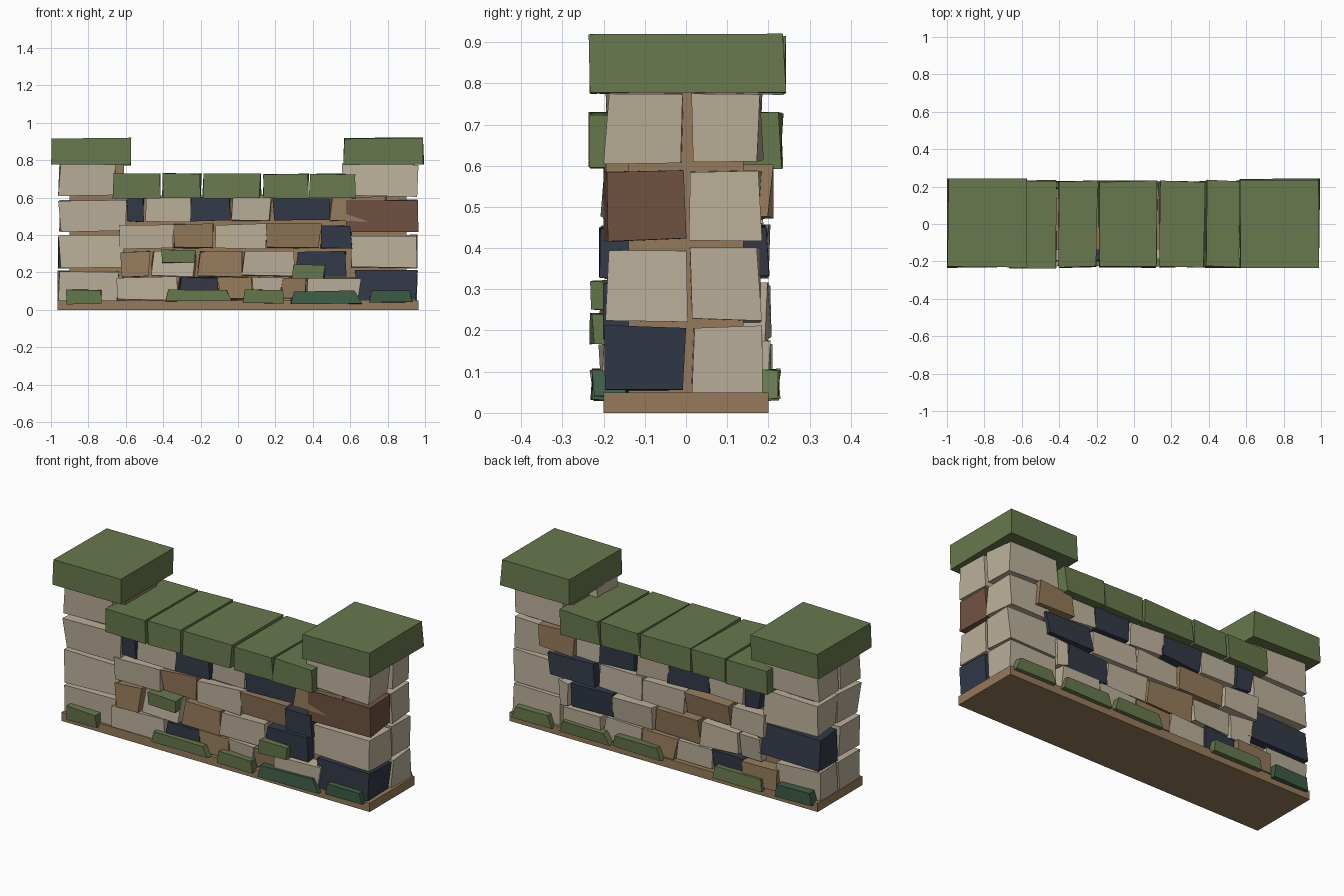
import bpy, bmesh, random

if "Cube" in bpy.data.objects:
    bpy.data.objects.remove(bpy.data.objects["Cube"])

random.seed(7)


def material(name, rgb):
    m = bpy.data.materials.new(name)
    m.diffuse_color = (*rgb, 1)
    m.use_nodes = True
    m.node_tree.nodes["Principled BSDF"].inputs["Base Color"].default_value = m.diffuse_color
    return m


MATS = {
    'b': material('pale_stone', (.50, .43, .32)),
    't': material('tan_stone', (.30, .195, .105)),
    'r': material('brown_stone', (.165, .085, .053)),
    'n': material('slate_stone', (.032, .041, .063)),
    'g': material('moss_green', (.138, .190, .076)),
    'd': material('dark_moss', (.048, .110, .062)),
}


def block(name, x, y, z, mat, jitter=0.0, taper=0.0, slant=0.0):
    """Rough box: corners jittered, top narrowed by taper and shifted by slant."""
    mesh = bpy.data.meshes.new(name)
    bm = bmesh.new()
    bmesh.ops.create_cube(bm, size=1)
    cx, cy, cz = (sum(r) / 2 for r in (x, y, z))
    sx, sy, sz = (r[1] - r[0] for r in (x, y, z))
    for v in bm.verts:
        top = v.co.z > 0
        px = cx + v.co.x * (sx - (2 * taper if top else 0)) + (slant if top else 0)
        v.co = (px, cy + v.co.y * sy, cz + v.co.z * sz)
        if jitter:
            v.co.x += random.uniform(-jitter, jitter)
            v.co.y += random.uniform(-jitter, jitter)
            v.co.z += random.uniform(-jitter, jitter) * .6
    bm.to_mesh(mesh)
    bm.free()
    mesh.materials.append(MATS[mat])
    ob = bpy.data.objects.new(name, mesh)
    bpy.context.collection.objects.link(ob)
    return ob


# Base slab and mortar core
block('base_slab', (-.965, .965), (-.2, .2), (0, .05), 't')
block('wall_core', (-.9, .9), (-.14, .14), (.04, .61), 't')
for side, name in ((-1, 'left'), (1, 'right')):
    xs = sorted((side * .61, side * .9))
    block(name + '_pillar_core', xs, (-.14, .14), (.05, .79), 't')

# Wall courses: height range, then (x start, x end, colour) for each face
COURSES = [(.055, .172), (.18, .31), (.33, .455), (.475, .60)]
FRONT = [
    [(-.64, -.32, 'b'), (-.31, -.11, 'n'), (-.10, .07, 't'), (.08, .23, 'b'),
     (.24, .36, 't'), (.37, .65, 'b')],
    [(-.62, -.48, 't'), (-.46, -.23, 'b'), (-.21, .015, 't'), (.03, .29, 'b'),
     (.31, .58, 'n')],
    [(-.635, -.35, 'b'), (-.34, -.125, 't'), (-.115, .145, 'b'), (.155, .44, 't'),
     (.45, .61, 'n')],
    [(-.6, -.5, 'n'), (-.49, -.25, 'b'), (-.245, -.05, 'n'), (-.035, .175, 'b'),
     (.19, .49, 'n'), (.50, .79, 't')],
]
BACK = [
    [(-.72, -.50, 't'), (-.49, -.31, 'n'), (-.30, -.08, 'b'), (-.07, .14, 't'),
     (.15, .38, 'b'), (.39, .63, 'b')],
    [(-.60, -.47, 'b'), (-.46, -.22, 'b'), (-.21, .06, 't'), (.07, .32, 'b'),
     (.33, .58, 'n'), (.59, .66, 'b')],
    [(-.63, -.42, 'b'), (-.41, -.13, 't'), (-.12, .14, 'b'), (.15, .42, 'b'),
     (.44, .72, 'n')],
    [(-.60, -.50, 'n'), (-.49, -.28, 'b'), (-.27, -.03, 'n'), (-.02, .18, 'b'),
     (.19, .40, 'n'), (.41, .56, 'b'), (.57, .78, 't')],
]
for face, rows, y in (('front', FRONT, (-.19, -.09)), ('back', BACK, (.09, .19))):
    for zr, row in zip(COURSES, rows):
        for x0, x1, c in row:
            # the rubble next to the pillars pokes out a little further
            push = .012 if x1 > .6 or x0 < -.6 else 0
            yy = (y[0] - push, y[1]) if y[0] < 0 else (y[0], y[1] + push)
            block(face + '_wall_stone', (x0, x1), yy, zr, c, .012)

# Pillar corner stones: z range, front colour, back colour, inner x of each
LAYERS = [(.05, .207), (.225, .395), (.42, .588), (.61, .778)]
PILLARS = {
    'left': (-1, [('b', 'b', .64, .70), ('b', 'n', .62, .58),
                  ('b', 'b', .59, .62), ('b', 'b', .66, .62)]),
    'right': (1, [('n', 'b', .63, .66), ('b', 'b', .60, .64),
                  ('r', 'b', .58, .70), ('b', 'b', .56, .64)]),
}
for name, (s, layers) in PILLARS.items():
    for zr, (cf, cb, xf, xb) in zip(LAYERS, layers):
        block(name + '_pillar_front_stone', sorted((s * xf, s * .955)),
              (-.19, -.005), zr, cf, .011)
        block(name + '_pillar_back_stone', sorted((s * xb, s * .955)),
              (.012, .18), zr, cb, .011)

# Capstones along the wall and on the pillars
for x0, x1 in ((-.67, -.42), (-.405, -.20), (-.185, .12), (.135, .375), (.385, .63)):
    block('wall_capstone', (x0, x1), (-.23, .23), (.595, .727), 'g', .007)
block('left_pillar_cap', (-.995, -.575), (-.23, .24), (.775, .917), 'g', .005)
block('right_pillar_cap', (.565, .99), (-.235, .24), (.777, .917), 'g', .006)

# Moss clumps: x range, z range, colour, taper, slant
MOSS_FRONT = [
    (-.92, -.73, .03, .105, 'g', 0, 0), (-.39, -.03, .045, .105, 'g', .025, -.005),
    (.03, .25, .035, .105, 'g', .01, 0), (.28, .66, .03, .10, 'd', .03, -.01),
    (.70, .93, .04, .105, 'd', .01, 0), (-.41, -.235, .25, .32, 'g', 0, .005),
    (.285, .46, .165, .24, 'g', .005, .01),
]
MOSS_BACK = [
    (.69, .94, .035, .105, 'g', .025, 0), (.32, .64, .035, .105, 'g', .03, .01),
    (0, .30, .04, .105, 'g', .02, .01), (-.63, -.33, .035, .10, 'g', .01, 0),
    (-.94, -.71, .03, .105, 'd', .015, 0),
]
for face, clumps, y in (('front', MOSS_FRONT, (-.228, -.15)),
                        ('back', MOSS_BACK, (.15, .225))):
    for x0, x1, z0, z1, c, tp, sl in clumps:
        block(face + '_moss', (x0, x1), y, (z0, z1), c, .006, tp, sl)
